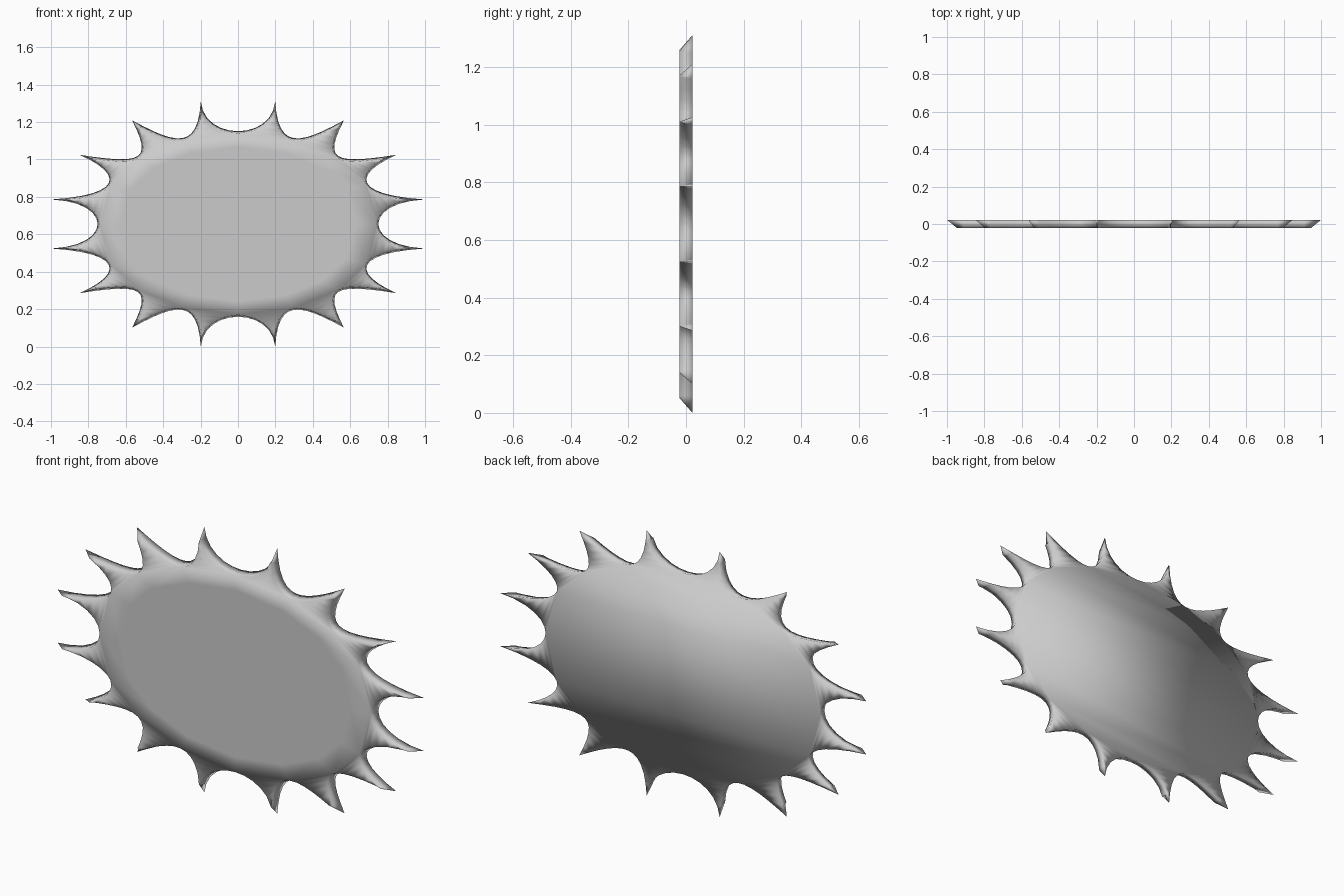
import bpy, bmesh
from mathutils import Vector

if "Cube" in bpy.data.objects:
    bpy.data.objects.remove(bpy.data.objects["Cube"])

CZ = 0.655          # centre height
HALF = 0.0225       # half thickness
INSET = 0.011       # slope of the side walls towards the front
TIP = 0.055         # inset at a spike tip
STEPS = 12          # segments per scallop
MID = STEPS // 2


def bezier(p, t):
    s = 1 - t
    return (p[0] * s**3 + p[1] * 3 * s * s * t
            + p[2] * 3 * s * t * t + p[3] * t**3)


def scallop(*pts):
    return [Vector(p) for p in pts]


def mirror_x(seg):
    return [Vector((-p.x, p.y)) for p in reversed(seg)]


# Scallops between spikes, from the right side up to the top (x, z from centre)
A, B, C, D = (1.0, 0.131), (0.848, 0.37), (0.566, 0.554), (0.199, 0.655)
side = scallop((A[0], -A[1]), (0.667, -0.117), (0.667, 0.117), A)
corner = [
    scallop(A, (0.614, 0.155), (0.61, 0.265), B),
    scallop(B, (0.50, 0.315), (0.46, 0.345), C),
    scallop(C, (0.33, 0.425), (0.215, 0.395), D),
]
top = scallop(D, (0.18, 0.443), (-0.18, 0.443), (-D[0], D[1]))
half = [side] + corner + [top] + [mirror_x(s) for s in reversed(corner)]

# Full outline: the half outline plus its 180 degree turn
outline = [bezier(s, i / STEPS) for s in half for i in range(STEPS)]
outline += [-p for p in outline]
n = len(outline)


def inset_point(i):
    a, p, b = outline[i - 1], outline[i], outline[(i + 1) % n]
    if i % STEPS == 0:                       # spike tip
        return p + ((a + b) / 2 - p).normalized() * TIP
    d = (b - a).normalized()
    tip = round(i / STEPS) * STEPS
    width = (outline[(2 * tip - i) % n] - p).length
    return p + Vector((-d.y, d.x)) * min(INSET, 0.35 * width)


bm = bmesh.new()


def ring(points, y):
    return [bm.verts.new((p.x, y, p.y + CZ)) for p in points]


def spikes(loop):
    """Fill every spike with rungs from its tip down to the scallop bottoms."""
    for tip in range(0, n, STEPS):
        bm.faces.new((loop[tip], loop[(tip + 1) % n], loop[tip - 1]))
        for k in range(1, MID):
            bm.faces.new((loop[tip - k], loop[(tip + k) % n],
                          loop[(tip + k + 1) % n], loop[tip - k - 1]))


def core(v):
    """Fill the 16-sided middle with horizontal strips."""
    bm.faces.new((v[4], v[5], v[3]))
    for k in range(3, -3, -1):
        bm.faces.new((v[k], v[8 - k], v[9 - k], v[k - 1]))
    bm.faces.new((v[-3], v[11], v[12]))


# Back face, slightly smaller front face with an inner border, and side walls
back = ring(outline, HALF)
spikes(back)
core(back[MID::STEPS])

front_pts = [inset_point(i) for i in range(n)]
front = ring(front_pts, -HALF)
spikes(front)
rim = front[MID::STEPS]
inner = ring([p * 0.85 for p in front_pts[MID::STEPS]], -HALF)
for i in range(16):
    bm.faces.new((rim[i - 1], rim[i], inner[i], inner[i - 1]))
core(inner)

for i in range(n):
    bm.faces.new((front[i], front[i - 1], back[i - 1], back[i]))

bmesh.ops.recalc_face_normals(bm, faces=bm.faces)
for f in bm.faces:
    f.smooth = True

mesh = bpy.data.meshes.new("starburst_plate")
bm.to_mesh(mesh)
bm.free()
obj = bpy.data.objects.new("starburst_plate", mesh)
bpy.context.collection.objects.link(obj)
